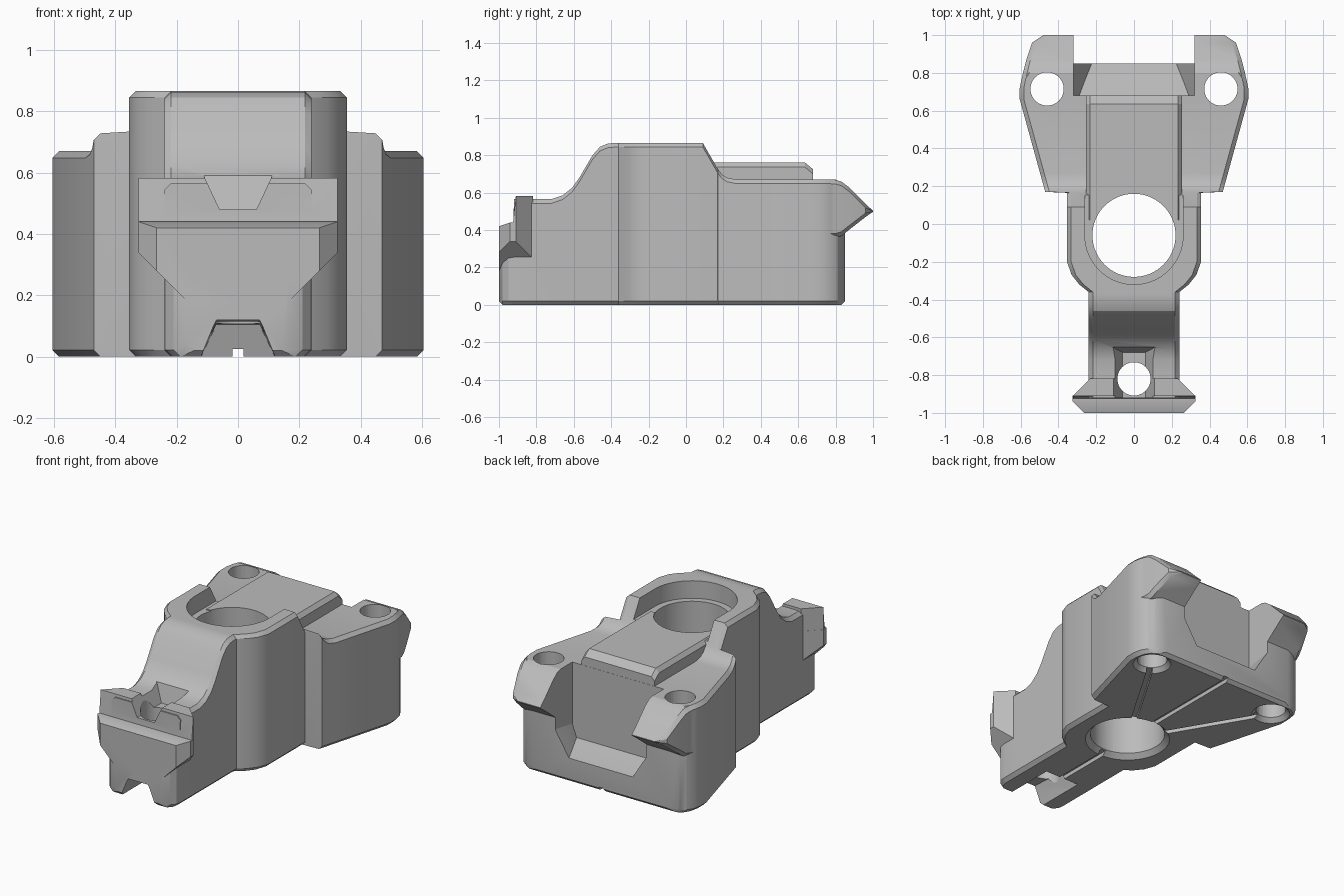
import bpy, bmesh
from mathutils import Vector, Matrix

cube = bpy.data.objects.get("Cube")
if cube:
    bpy.data.objects.remove(cube, do_unlink=True)

grey = bpy.data.materials.new("plain grey")
grey.use_nodes = True
grey.diffuse_color = (0.5, 0.5, 0.5, 1)
for node in grey.node_tree.nodes:
    if node.type == 'BSDF_PRINCIPLED':
        node.inputs["Base Color"].default_value = grey.diffuse_color


def finish(name, bm):
    bmesh.ops.recalc_face_normals(bm, faces=bm.faces)
    mesh = bpy.data.meshes.new(name)
    bm.to_mesh(mesh)
    bm.free()
    mesh.materials.append(grey)
    ob = bpy.data.objects.new(name, mesh)
    bpy.context.collection.objects.link(ob)
    return ob


def loft(name, stations):
    """Chamfered box sections (y, x0, x1, z0, z1, cx, cz) joined along y."""
    bm = bmesh.new()
    rings = []
    for y, x0, x1, z0, z1, cx, cz in stations:
        cz = min(cz, (z1 - z0) * 0.3)
        pts = [(x0 + cx, z0), (x1 - cx, z0), (x1, z0 + cz), (x1, z1 - cz),
               (x1 - cx, z1), (x0 + cx, z1), (x0, z1 - cz), (x0, z0 + cz)]
        rings.append([bm.verts.new((x, y, z)) for x, z in pts])
    for a, b in zip(rings, rings[1:]):
        for i in range(8):
            j = (i + 1) % 8
            bm.faces.new((a[i], a[j], b[j], b[i]))
    bm.faces.new(rings[0])
    bm.faces.new(rings[-1])
    return finish(name, bm)


def hull(name, points, mirror=True):
    bm = bmesh.new()
    for x, y, z in points:
        bm.verts.new((x, y, z))
        if mirror:
            bm.verts.new((-x, y, z))
    bmesh.ops.convex_hull(bm, input=bm.verts[:])
    bmesh.ops.dissolve_limit(bm, angle_limit=0.001, verts=bm.verts[:], edges=bm.edges[:])
    return finish(name, bm)


def cone(name, x, y, z0, z1, r0, r1, sides=64):
    bm = bmesh.new()
    bmesh.ops.create_cone(bm, cap_ends=True, segments=sides, radius1=r0, radius2=r1,
                          depth=z1 - z0, matrix=Matrix.Translation((x, y, (z0 + z1) / 2)))
    return finish(name, bm)


def combine(target, other, operation):
    other.hide_render = True
    mod = target.modifiers.new("combine", 'BOOLEAN')
    mod.operation = operation
    mod.solver = 'EXACT'
    mod.object = other
    bpy.context.view_layer.objects.active = target
    bpy.ops.object.modifier_apply(modifier=mod.name)
    bpy.data.objects.remove(other, do_unlink=True)


def lerp(points, y):
    for (a, u), (b, v) in zip(points, points[1:]):
        if a <= y <= b:
            return u + (v - u) * (y - a) / (b - a)


# Main body: top height, half width and underside along the length
top = [(-1, .3), (-.925, .3), (-.92, .565), (-.72, .565), (-.66, .585), (-.61, .625),
       (-.57, .68), (-.5, .8), (-.46, .845), (-.42, .862), (-.38, .866), (.09, .866),
       (.165, .735), (.19, .7), (.22, .68), (.27, .67), (.8, .67), (.85, .645)]
width = [(-1, .165), (-.98, .21), (-.95, .235), (-.92, .24), (-.36, .24), (-.32, .29),
         (-.27, .33), (-.2, .355), (.165, .355), (.17, .47), (.66, .605), (.72, .605),
         (.77, .595), (.81, .57), (.835, .53), (.85, .48)]
base = [(-1, .02), (-.98, 0), (.83, 0), (.85, .02)]
sections = []
for y in sorted({p[0] for p in top + width + base}):
    w = lerp(width, y)
    sections.append((y, -w, w, lerp(base, y), lerp(top, y), .022, .022))
body = loft("mount_body", sections)

# Rear prongs
prong = [(.72, .604, .36, .668), (.8, .588, .36, .668), (.83, .58, .368, .66),
         (.87, .57, .4, .63), (.96, .54, .47, .54), (1, .48, .498, .503)]
for s in (1, -1):
    combine(body, loft("prong", [(y, *sorted((s * .28, s * x)), z0, z1, .022, .022)
                                 for y, x, z0, z1 in prong]), 'UNION')

# Front jaw with a lip, tapering back into the nose
combine(body, hull("jaw_lip", [
    (.265, -1, .42), (.265, -1, .28), (.165, -1, .18), (.325, -.94, .44), (.325, -.94, .34),
    (.325, -.91, .44), (.325, -.91, .34), (.235, -.82, .44), (.235, -.82, .25),
    (.165, -.93, .18)]), 'UNION')
combine(body, hull("jaw_back", [
    (.324, -.925, .435), (.324, -.91, .36), (.324, -.91, .582), (.232, -.818, .36),
    (.232, -.818, .582)]), 'UNION')

# Rear recess between the prongs
combine(body, loft("rear_recess", [
    (.68, -.32, .32, .2, 1.2, .03, .08), (.76, -.32, .32, .175, 1.2, .06, .12),
    (.86, -.32, .32, .15, 1.2, .1, .16), (1.1, -.32, .32, .15, 1.2, .1, .16)]), 'DIFFERENCE')

# Open seat around the bore, then the raised plate leading out of it
BORE_Y = -.06
combine(body, cone("bore_seat", 0, BORE_Y, .755, 1, .26, .26), 'DIFFERENCE')
combine(body, hull("seat_channel", [(.26, y, z) for y in (BORE_Y, .4) for z in (.755, 1)]),
        'DIFFERENCE')
combine(body, loft("raised_plate", [
    (.02, -.255, .255, .6, .762, .022, .025), (.635, -.255, .255, .6, .762, .022, .025),
    (.679, -.255, .255, .6, .725, .022, .025)]), 'UNION')

# Bore with a flared underside
combine(body, cone("bore", 0, BORE_Y, -.1, 1, .22, .22), 'DIFFERENCE')
combine(body, cone("bore_flare", 0, BORE_Y, -.01, .035, .26, .215), 'DIFFERENCE')

# Trapezoid pockets above and below the nose
combine(body, hull("upper_pocket", [
    (.06, -1.1, .48), (.135, -1.1, .64), (.06, -.68, .48), (.135, -.64, .64)]), 'DIFFERENCE')
combine(body, hull("lower_pocket", [
    (.125, -1.1, -.01), (.07, -1.1, .125), (.125, -.66, -.01), (.07, -.7, .105)]), 'DIFFERENCE')

# Screw holes, the rear pair countersunk from below
screws = [(0, -.82), (.46, .715), (-.46, .715)]
for x, y in screws:
    combine(body, cone("screw_hole", x, y, -.1, 1, .088, .088, 40), 'DIFFERENCE')
    if x:
        combine(body, cone("countersink", x, y, -.01, .03, .122, .085, 40), 'DIFFERENCE')


# Grooves on the underside radiating from the bore
def groove(a, b):
    a, b = Vector((*a, 0)), Vector((*b, 0))
    side = (b - a).cross(Vector((0, 0, 1))).normalized() * .0175
    pts = [p + side * s + Vector((0, 0, z)) for p in (a, b) for s in (-1, 1) for z in (-.02, .025)]
    combine(body, hull("groove", pts, mirror=False), 'DIFFERENCE')


groove((0, -1.1), (0, 1.1))
for screw in screws[1:]:
    groove((0, BORE_Y), screw)

# Smooth the curved faces and keep the edges crisp
bpy.ops.object.select_all(action='DESELECT')
body.select_set(True)
bpy.context.view_layer.objects.active = body
bpy.ops.object.shade_smooth_by_angle(angle=0.42)
